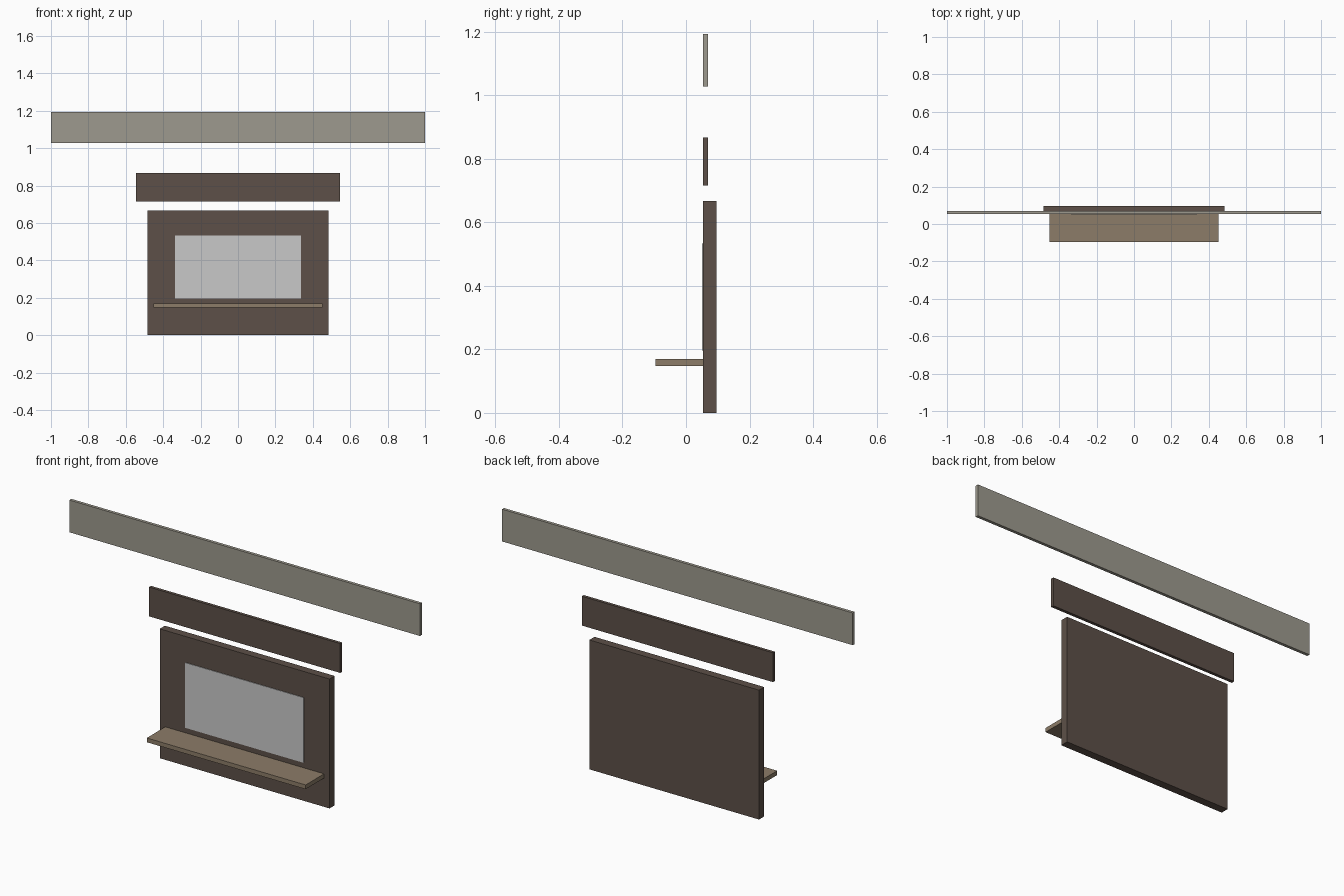
import bpy
import bmesh
from mathutils import Vector

cube = bpy.data.objects.get("Cube")
if cube:
    bpy.data.objects.remove(cube, do_unlink=True)


def srgb(r, g, b):
    """Convert 0-255 display values to a linear colour."""
    lin = [(c / 255 / 12.92) if c < 11 else ((c / 255 + 0.055) / 1.055) ** 2.4
           for c in (r, g, b)]
    return (*lin, 1.0)


def material(name, colour):
    mat = bpy.data.materials.new(name)
    mat.use_nodes = True
    mat.diffuse_color = colour
    mat.node_tree.nodes["Principled BSDF"].inputs["Base Color"].default_value = colour
    return mat


def board(name, half_width, y, z, mat):
    """Box centred on x = 0 that spans the given y and z ranges."""
    bm = bmesh.new()
    bmesh.ops.create_cube(bm, size=1)
    bmesh.ops.scale(bm, verts=bm.verts,
                    vec=Vector((2 * half_width, y[1] - y[0], z[1] - z[0])))
    mesh = bpy.data.meshes.new(name)
    bm.to_mesh(mesh)
    bm.free()
    mesh.materials.append(mat)
    obj = bpy.data.objects.new(name, mesh)
    obj.location = (0, sum(y) / 2, sum(z) / 2)
    bpy.context.collection.objects.link(obj)
    return obj


dark_wood = material("dark wood", srgb(93, 80, 72))
light_wood = material("light wood", srgb(140, 124, 104))
grey_beige = material("grey beige", srgb(158, 154, 142))
pale_grey = material("pale grey", srgb(201, 201, 201))

FRONT = 0.054  # shared front plane of the wall boards

# Wall panel with its window pane and counter shelf
board("wall_panel", 0.484, (FRONT, 0.096), (0, 0.667), dark_wood)
board("window_pane", 0.338, (FRONT - 0.003, FRONT + 0.001), (0.197, 0.533), pale_grey)
board("counter_shelf", 0.453, (-0.096, FRONT), (0.148, 0.17), light_wood)

# Separate boards above the panel
board("header_board", 0.545, (FRONT, 0.07), (0.715, 0.866), dark_wood)
board("top_fascia", 1.0, (FRONT, 0.07), (1.027, 1.193), grey_beige)
